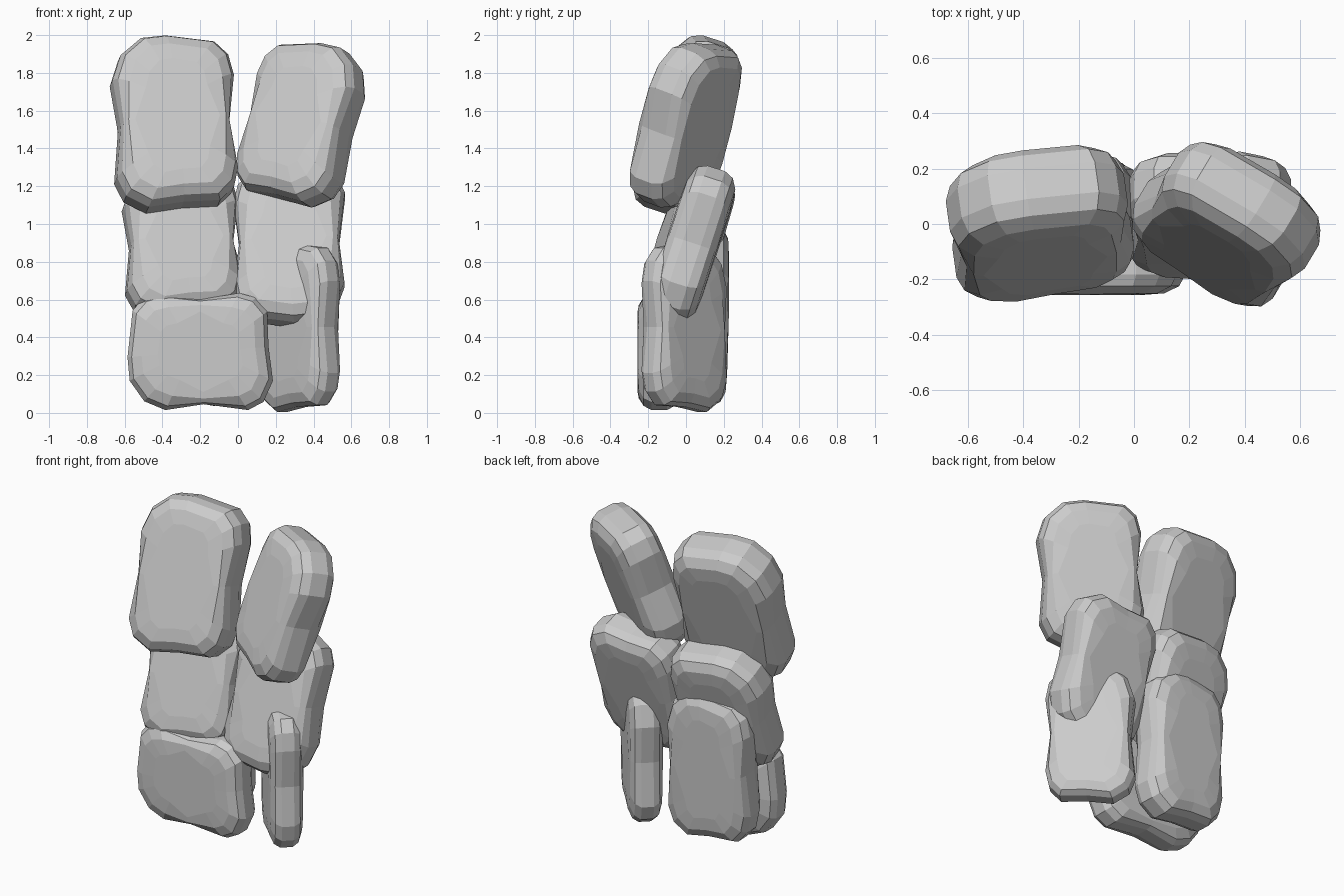
import bpy, bmesh
from math import radians
from mathutils import Matrix, Vector

if "Cube" in bpy.data.objects:
    bpy.data.objects.remove(bpy.data.objects["Cube"])

# Face outline of a worn slab (unit half-width / half-height), waisted at the sides
OUTLINE = [(-.5, .97), (-.1, 1), (.7, .93), (.92, .78), (1, .54), (.89, 0),
           (1, -.54), (.92, -.76), (.68, -.92), (.08, -.94), (-.5, -1),
           (-.86, -.87), (-1, -.66), (-.9, -.05), (-1, .48), (-.85, .77)]
# Thickness layers: (fraction of half-thickness, inset from the outline)
HALF_LAYERS = [(.38, 0), (.76, .022), (1, .075), (1.06, .16)]
LAYERS = [(-d, i) for d, i in reversed(HALF_LAYERS)] + HALF_LAYERS


def slab(name, centre, half, tilt=0, yaw=0, roll=0, flip=1):
    """Rounded stone slab; half = half width, half thickness, half height."""
    hw, ht, hh = half
    bm = bmesh.new()
    rings = []
    for d, inset in LAYERS:
        ring = []
        for x, z in OUTLINE:
            # the broad faces stay straighter than the waisted rim
            k = inset * (.45 if abs(z) < .1 else 1)
            ring.append(bm.verts.new((flip * x * (hw - k), d * ht, z * (hh - k))))
        rings.append(ring)
    n = len(OUTLINE)
    for a, b in zip(rings, rings[1:]):
        for i in range(n):
            j = (i + 1) % n
            bm.faces.new((a[i], a[j], b[j], b[i]))
    bm.faces.new(rings[0])
    bm.faces.new(rings[-1])
    bmesh.ops.recalc_face_normals(bm, faces=bm.faces)
    rot = (Matrix.Rotation(radians(yaw), 4, 'Z') @ Matrix.Rotation(radians(-tilt), 4, 'X')
           @ Matrix.Rotation(radians(roll), 4, 'Y'))
    bm.transform(Matrix.Translation(Vector(centre)) @ rot)
    me = bpy.data.meshes.new(name)
    bm.to_mesh(me)
    bm.free()
    ob = bpy.data.objects.new(name, me)
    bpy.context.collection.objects.link(ob)
    return ob


# Top course, leaning back
slab("top_left_stone", (-.34, .003, 1.527), (.325, .152, .477), tilt=18, yaw=8)
slab("top_right_stone", (.337, 0, 1.53), (.305, .138, .437), tilt=18, yaw=-31, roll=5, flip=-1)
# Middle course, leaning back
slab("middle_left_stone", (-.3, .015, .895), (.305, .138, .41), tilt=18, yaw=7)
slab("middle_right_stone", (.27, .03, .88), (.295, .128, .435), tilt=18, yaw=-1, roll=180)
# Bottom course, upright
slab("bottom_front_stone", (-.2, -.142, .325), (.31, .108, .385), roll=-90)
slab("bottom_right_stone", (.323, -.01, .455), (.262, .096, .45), yaw=-47)
slab("bottom_back_stone", (-.265, .095, .52), (.285, .118, .483), tilt=1, yaw=2, flip=-1)
